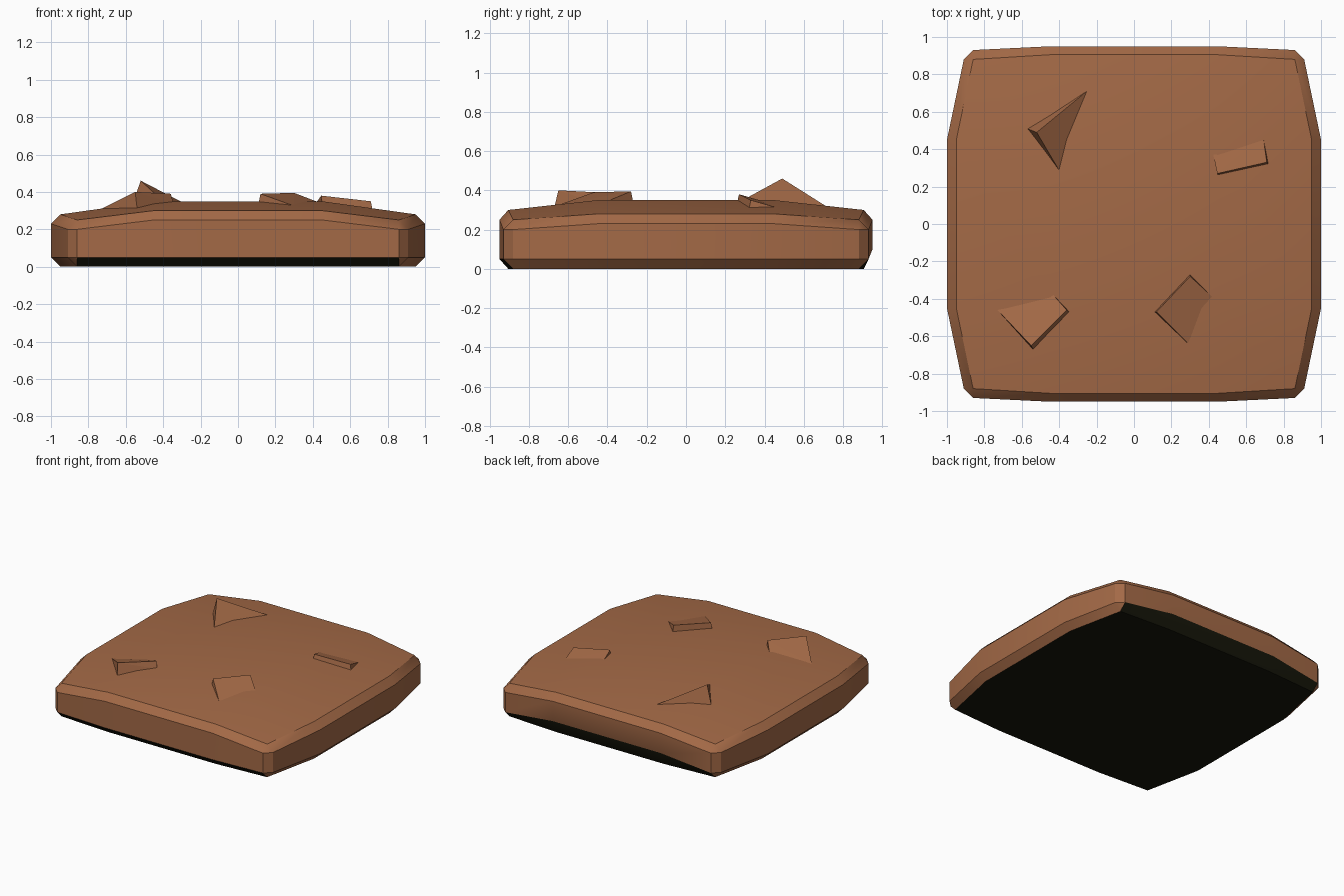
import bpy, bmesh

if "Cube" in bpy.data.objects:
    bpy.data.objects.remove(bpy.data.objects["Cube"])


def material(name, rgb):
    m = bpy.data.materials.new(name)
    m.diffuse_color = (*rgb, 1)
    m.use_nodes = True
    m.node_tree.nodes["Principled BSDF"].inputs["Base Color"].default_value = m.diffuse_color
    return m


brown = material("earth brown", (0.37, 0.143, 0.062))
dark = material("dark underside", (0.008, 0.008, 0.003))


def add_object(name, bm, mats):
    bmesh.ops.recalc_face_normals(bm, faces=bm.faces)
    me = bpy.data.meshes.new(name)
    bm.to_mesh(me)
    bm.free()
    ob = bpy.data.objects.new(name, me)
    bpy.context.collection.objects.link(ob)
    for m in mats:
        me.materials.append(m)
    return ob


def ring(bm, quarter):
    """Mirror four corner points into a closed 16-point loop."""
    pts = []
    for sx, sy in ((1, 1), (-1, 1), (-1, -1), (1, -1)):
        q = quarter if sx * sy > 0 else quarter[::-1]
        pts += [bm.verts.new((sx * x, sy * y, z)) for x, y, z in q]
    return pts


# Slab: stacked loops from the bottom chamfer up to the flat crown
outer = [(1, .45), (.91, .88), (.86, .93), (.45, .95)]
inner = [(.95, .45), (.86, .88), (.86, .88), (.45, .905)]
core = [(.45, .45)] * 4
levels = [(inner, [0] * 4), (outer, [.05] * 4),
          (outer, [.23, .20, .20, .25]),
          (inner, [.28, .25, .25, .30]), (core, [.35] * 4)]
bm = bmesh.new()
rings = [ring(bm, [(x, y, z) for (x, y), z in zip(xy, zs)]) for xy, zs in levels]
# the back lower edge is a little higher in the middle
for v in rings[1]:
    if v.co.y > .94:
        v.co.z = .10
for a, b in zip(rings, rings[1:]):
    for i in range(16):
        j = (i + 1) % 16
        bm.faces.new((a[i], a[j], b[j], b[i]))
bm.faces.new(rings[0])
bm.faces.new(rings[-1])
bmesh.ops.remove_doubles(bm, verts=bm.verts, dist=1e-4)
bmesh.ops.recalc_face_normals(bm, faces=bm.faces)
for f in bm.faces:
    f.normal_update()
    f.material_index = int(f.normal.z < -.3 and abs(f.normal.x) < .45)
slab = add_object("ground_slab", bm, [brown, dark])
bpy.context.view_layer.objects.active = slab
slab.select_set(True)
bpy.ops.object.shade_smooth_by_angle(angle=0.5)


# Rock shards: convex wedges poking out of the slab
def shard(name, pts):
    bm = bmesh.new()
    vs = [bm.verts.new(p) for p in pts]
    res = bmesh.ops.convex_hull(bm, input=vs)
    loose = [v for v in bm.verts if not v.link_faces]
    bmesh.ops.delete(bm, geom=loose, context='VERTS')
    add_object(name, bm, [brown])


shard("shard_back_left", [(-.52, .49, .46), (-.57, .51, .32),
                          (-.24, .72, .315), (-.39, .27, .34)])
shard("shard_back_right", [(.445, .27, .38), (.71, .33, .35), (.42, .39, .345),
                           (.69, .47, .31), (.45, .26, .335), (.72, .32, .30)])
shard("shard_front_left", [(-.55, -.65, .40), (-.36, -.46, .39), (-.73, -.46, .31),
                           (-.44, -.37, .345), (-.54, -.67, .315), (-.345, -.47, .34)])
shard("shard_front_right", [(.12, -.47, .39), (.30, -.28, .395), (.43, -.40, .345),
                            (.30, -.65, .325), (.11, -.47, .34), (.30, -.27, .345)])
